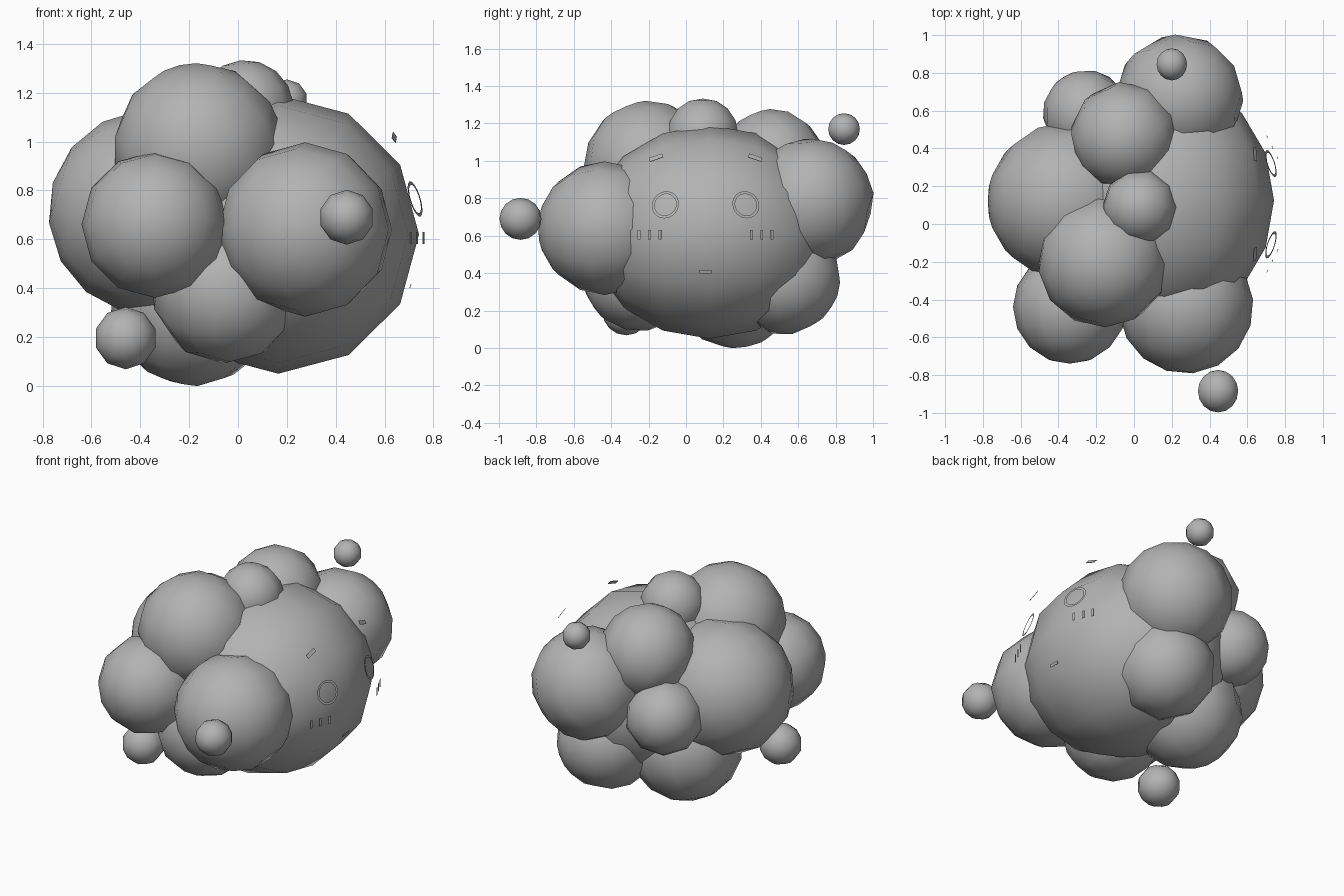
import bpy
import bmesh
import math
from mathutils import Vector, Matrix

old = bpy.data.objects.get("Cube")
if old:
    bpy.data.objects.remove(old, do_unlink=True)

grey = bpy.data.materials.new("cloud_grey")
grey.use_nodes = True
grey.diffuse_color = (0.45, 0.45, 0.45, 1)
grey.node_tree.nodes["Principled BSDF"].inputs["Base Color"].default_value = (0.45, 0.45, 0.45, 1)


def finish(bm, name, smooth=False):
    mesh = bpy.data.meshes.new(name)
    bm.to_mesh(mesh)
    bm.free()
    mesh.materials.append(grey)
    obj = bpy.data.objects.new(name, mesh)
    bpy.context.collection.objects.link(obj)
    if smooth:
        bpy.ops.object.select_all(action='DESELECT')
        obj.select_set(True)
        bpy.context.view_layer.objects.active = obj
        bpy.ops.object.shade_smooth_by_angle(angle=math.radians(40))
    return obj


def puff(name, center, radius, pole, scale=(1, 1, 1), segments=10):
    """Low-poly ball whose pole points along the given direction."""
    bm = bmesh.new()
    bmesh.ops.create_uvsphere(bm, u_segments=segments, v_segments=8, radius=radius * 1.02)
    turn = Vector(pole).to_track_quat('Z', 'Y').to_matrix().to_4x4()
    bm.transform(Matrix.Translation(center) @ Matrix.Diagonal((*scale, 1)) @ turn)
    finish(bm, name, smooth=True)


def frame(center, normal, roll=0):
    """Placement with local z on the normal and local y pointing up."""
    n = Vector(normal).normalized()
    side = Vector((0, 0, 1)).cross(n).normalized()
    up = n.cross(side)
    m = Matrix((side, up, n)).transposed().to_4x4()
    return Matrix.Translation(center) @ m @ Matrix.Rotation(roll, 4, 'Z')


def bar(name, center, normal, width, height, roll=0):
    bm = bmesh.new()
    bmesh.ops.create_cube(bm, size=1)
    bm.transform(frame(center, normal, roll) @ Matrix.Diagonal((width, height, 0.003, 1)))
    finish(bm, name)


def ring(name, center, normal, outer, inner, count=32):
    bm = bmesh.new()
    loops = []
    for r in (outer, inner):
        loops.append([bm.verts.new((r * math.cos(math.tau * i / count),
                                    r * math.sin(math.tau * i / count), 0))
                      for i in range(count)])
    for i in range(count):
        j = (i + 1) % count
        bm.faces.new((loops[0][i], loops[0][j], loops[1][j], loops[1][i]))
    bm.transform(frame(center, normal))
    finish(bm, name)


# Main body, stretched along y, carrying the face on +x
puff("body", (0.165, 0.125, 0.62), 0.565, (0, 1, 0), (1, 1.13, 0.99), segments=12)

# Cloud puffs around the body
puff("back_puff", (0.24, 0.665, 0.78), 0.335, (0.5, 0.3, 0.8))
puff("front_puff", (0.275, -0.435, 0.64), 0.35, (-0.3, -1, 0), segments=12)
puff("front_side_puff", (-0.34, -0.44, 0.66), 0.295, (0, -1, 0.1), segments=12)
puff("top_front_puff", (-0.16, -0.195, 0.97), 0.345, (-0.2, -0.4, 0.9), segments=12)
puff("top_small_puff", (0.03, 0.09, 1.135), 0.195, (-0.1, 0, 1))
puff("top_back_puff", (-0.05, 0.465, 0.99), 0.282, (-0.2, -0.4, 0.9))
puff("rear_puff", (-0.355, 0.12, 0.71), 0.413, (-1, 0, 0.3), segments=12)
puff("rear_back_puff", (-0.25, 0.58, 0.66), 0.23, (-0.5, 0.8, 0.3))
puff("lower_front_puff", (-0.05, -0.25, 0.395), 0.3, (0.2, -0.8, -0.5))
puff("lower_puff", (-0.18, 0.26, 0.34), 0.335, (-0.3, 0.2, -1))
puff("lower_back_puff", (0.2, 0.52, 0.375), 0.3, (0.4, 0.8, -0.2))

# Loose droplets
puff("front_droplet", (0.445, -0.885, 0.69), 0.11, (0, 1, 0))
puff("back_droplet", (0.2, 0.845, 1.17), 0.083, (0, 1, 0))
puff("low_droplet", (-0.46, -0.32, 0.195), 0.125, (0, -1, 0))

# Face, mirrored about its own middle
MID = 0.105
for label, s in (("right", -1), ("left", 1)):
    ring(label + "_eye", (0.725, MID + s * 0.215, 0.765), (1, s * 0.32, 0.3), 0.075, 0.06)
    bar(label + "_brow", (0.64, MID + s * 0.265, 1.017), (1, s * 0.3, 0.7), 0.075, 0.025, -s * 0.4)
    for i in range(3):
        bar(f"{label}_cheek_line_{i + 1}", (0.76 - i * 0.027, MID + s * (0.245 + i * 0.055), 0.605),
            (1, s * 0.4, 0), 0.016, 0.05)
bar("mouth", (0.706, MID, 0.408), (1, 0, -0.3), 0.065, 0.018)
